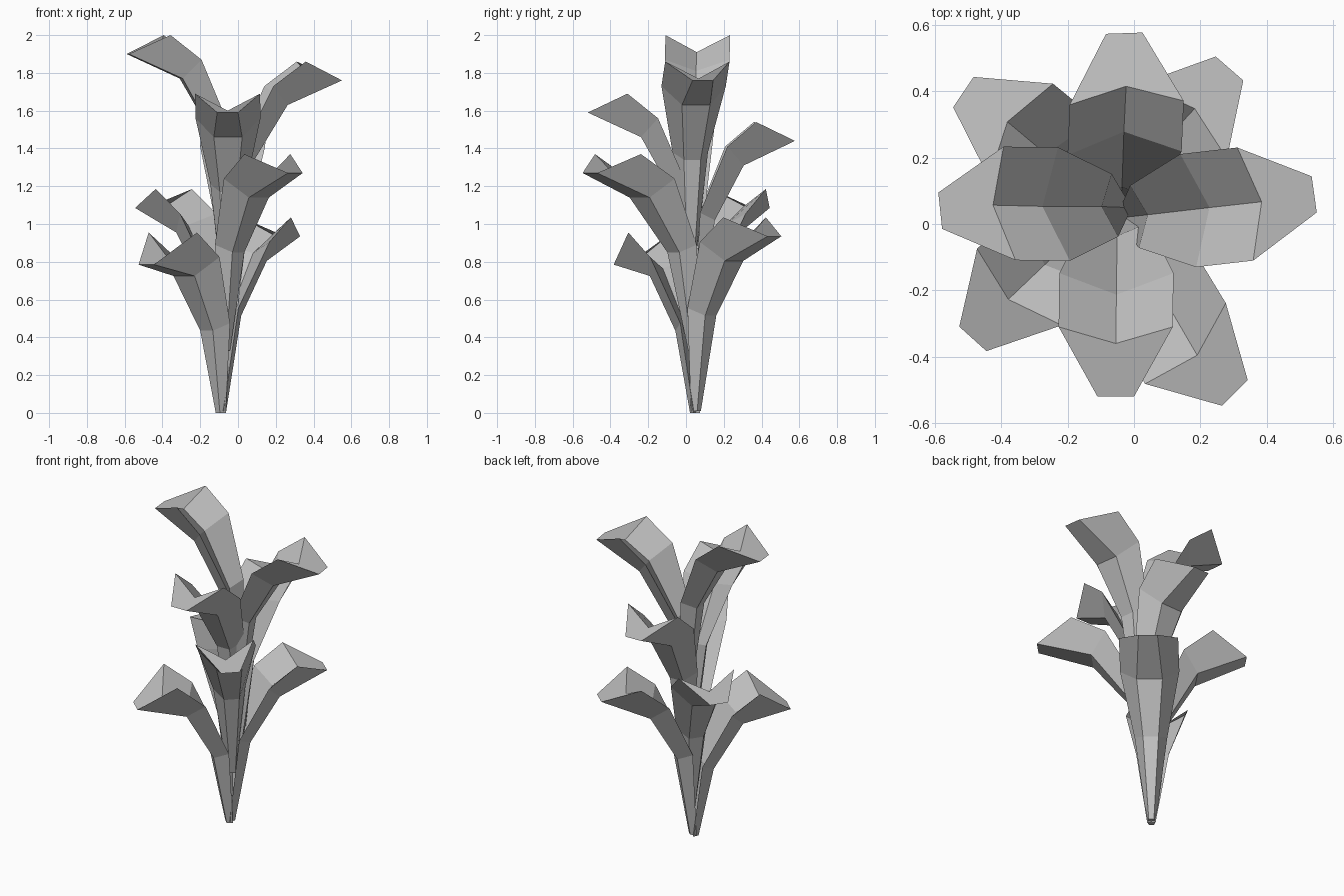
import bpy, bmesh
from math import radians, cos, sin
from mathutils import Vector

cube = bpy.data.objects.get("Cube")
if cube:
    bpy.data.objects.remove(cube, do_unlink=True)

grey = bpy.data.materials.new("leaf_grey")
grey.use_nodes = True
GREY = (0.52, 0.52, 0.52, 1)
grey.diffuse_color = GREY
grey.node_tree.nodes["Principled BSDF"].inputs["Base Color"].default_value = GREY

# Rings from root to tip, as (outward, height below the rim):
# rim edges, inner fold, keel, then rim and keel half widths, then drift
RINGS = [
    ((-0.01, 0.0), (0.0, 0.0), (0.025, 0.0), 0.025, 0.015, 0.0),
    ((0.03, -0.48), (0.07, -0.51), (0.11, -0.52), 0.095, 0.045, 0.2),
    ((0.19, -0.13), (0.255, -0.19), (0.28, -0.23), 0.172, 0.075, 0.6),
    ((0.36, 0.0), (0.41, -0.09), (0.57, -0.1), 0.172, 0.055, 1.0),
]


def make_leaf(name, root, rim, yaw, droop=0.0):
    """Five-sided folded leaf that widens and bends outward to a flat tip."""
    out = Vector((cos(radians(yaw)), sin(radians(yaw)), 0))
    side = Vector((-out.y, out.x, 0))
    root, rim = Vector(root), Vector(rim)
    foot = Vector((root.x, root.y, 0))
    end = Vector((rim.x, rim.y, 0)) - out * RINGS[-1][0][0]
    bm = bmesh.new()
    loops = []
    for i, (edge, fold, keel, wide, narrow, drift) in enumerate(RINGS):
        centre = foot.lerp(end, drift)
        base_z = root.z if i == 0 else rim.z
        sag = droop if i == len(RINGS) - 1 else 0
        section = [(edge, wide, 0), (fold, 0, sag / 2), (edge, -wide, 0),
                   (keel, -narrow, sag), (keel, narrow, sag)]
        loops.append([
            bm.verts.new(centre + out * p[0] + side * w
                         + Vector((0, 0, base_z + p[1] - s)))
            for p, w, s in section])
    for a, b in zip(loops, loops[1:]):
        for j in range(5):
            k = (j + 1) % 5
            bm.faces.new((a[j], a[k], b[k], b[j]))
    bm.faces.new(loops[0])
    bm.faces.new(loops[-1])
    bmesh.ops.recalc_face_normals(bm, faces=bm.faces)
    mesh = bpy.data.meshes.new(name)
    bm.to_mesh(mesh)
    bm.free()
    mesh.materials.append(grey)
    bpy.context.collection.objects.link(bpy.data.objects.new(name, mesh))


# Lower whorl
make_leaf("lower_front_right_leaf", (-0.09, 0.05, 0), (-0.345, -0.19, 0.955), 228, 0.07)
make_leaf("lower_back_left_leaf", (-0.09, 0.05, 0.01), (0.15, 0.31, 1.035), 49)
make_leaf("lower_back_right_leaf", (-0.07, 0.05, 0.17), (-0.34, 0.28, 1.185), 146)
make_leaf("lower_front_left_leaf", (-0.07, 0.04, 0.33), (0.155, -0.36, 1.37), -45)

# Upper whorl
make_leaf("upper_back_leaf", (-0.04, 0.05, 0.45), (-0.022, 0.365, 1.54), 92)
make_leaf("upper_front_leaf", (-0.05, 0.03, 0.57), (-0.055, -0.31, 1.69), -90)
make_leaf("upper_left_leaf", (-0.03, 0.02, 0.73), (0.335, 0.06, 1.86), 8)
make_leaf("upper_right_leaf", (-0.03, 0.05, 0.87), (-0.375, 0.062, 2.0), 186)
